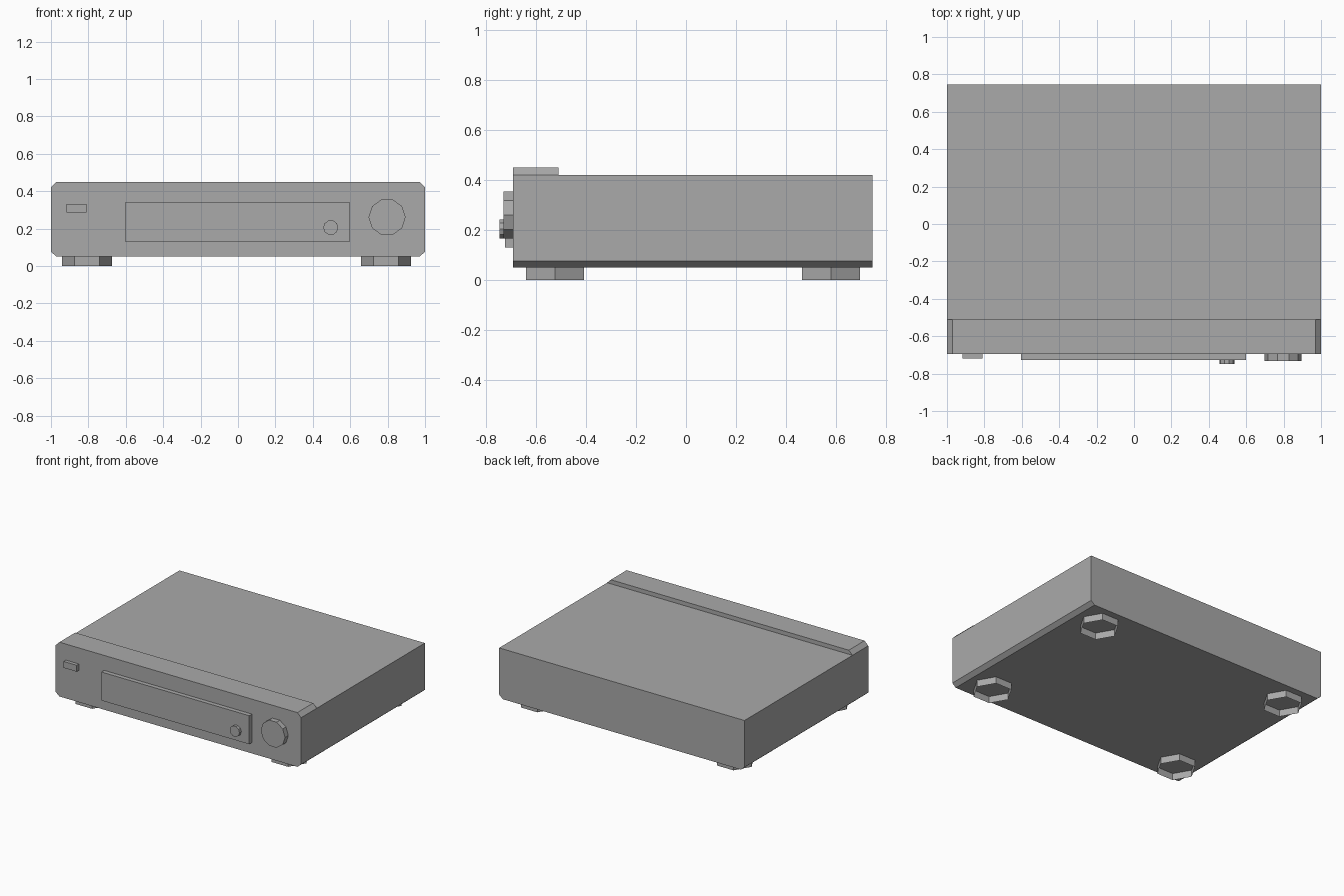
import bpy
import bmesh
import math
from mathutils import Vector

default_cube = bpy.data.objects.get("Cube")
if default_cube:
    bpy.data.objects.remove(default_cube, do_unlink=True)

# One plain grey for the whole unit
GREY = (0.4, 0.4, 0.4, 1.0)
grey = bpy.data.materials.new("plain_grey")
grey.use_nodes = True
grey.diffuse_color = GREY
grey.node_tree.nodes["Principled BSDF"].inputs["Base Color"].default_value = GREY

FRONT, STEP, BACK = -0.694, -0.51, 0.747
BASE, LID, TOP = 0.05, 0.42, 0.45
CHAMFER = 0.03


def prism(name, outline, start, depth, caps=("start", "end")):
    """Sweep a closed outline of 3D points from start by depth (vectors)."""
    bm = bmesh.new()
    near = [bm.verts.new(Vector(p) + Vector(start)) for p in outline]
    far = [bm.verts.new(v.co + Vector(depth)) for v in near]
    count = len(near)
    for i in range(count):
        j = (i + 1) % count
        bm.faces.new((near[i], near[j], far[j], far[i]))
    if "start" in caps:
        bm.faces.new(near[::-1])
    if "end" in caps:
        bm.faces.new(far)
    bmesh.ops.recalc_face_normals(bm, faces=bm.faces)
    mesh = bpy.data.meshes.new(name)
    bm.to_mesh(mesh)
    bm.free()
    mesh.materials.append(grey)
    obj = bpy.data.objects.new(name, mesh)
    bpy.context.collection.objects.link(obj)
    return obj


def upright(points):
    return [(x, 0, z) for x, z in points]


def mirrored(half):
    return upright(half + [(-x, z) for x, z in reversed(half)])


def rectangle(x0, x1, z0, z1):
    return upright([(x0, z0), (x1, z0), (x1, z1), (x0, z1)])


def ring(sides, radius):
    angles = [math.tau * i / sides for i in range(sides)]
    return [(radius * math.cos(a), radius * math.sin(a)) for a in angles]


# Casing with chamfered lower edges and a thicker, fully chamfered front
lower = [(1 - CHAMFER, BASE), (1, BASE + CHAMFER * 0.85)]
prism("casing", mirrored(lower + [(1, LID)]),
      (0, STEP, 0), (0, BACK - STEP, 0))
prism("front_fascia", mirrored(lower + [(1, LID), (1 - CHAMFER, TOP)]),
      (0, FRONT, 0), (0, STEP - FRONT, 0))

# Front controls
prism("display_panel", rectangle(-0.605, 0.60, 0.13, 0.34),
      (0, FRONT, 0), (0, -0.032, 0))
prism("power_button", rectangle(-0.917, -0.811, 0.285, 0.332),
      (0, FRONT, 0), (0, -0.026, 0))
prism("volume_knob", upright(ring(10, 0.099)),
      (0.797, FRONT, 0.261), (0, -0.038, 0))
prism("small_knob", upright(ring(10, 0.04)),
      (0.496, FRONT, 0.205), (0, -0.054, 0))

# Hollow six-sided feet, open at the bottom
for side, x in (("right", -0.808), ("left", 0.791)):
    for end, y in (("front", -0.525), ("back", 0.581)):
        prism(f"{end}_{side}_foot", [(px, py, 0) for px, py in ring(6, 0.134)],
              (x, y, 0), (0, 0, BASE), caps=())
